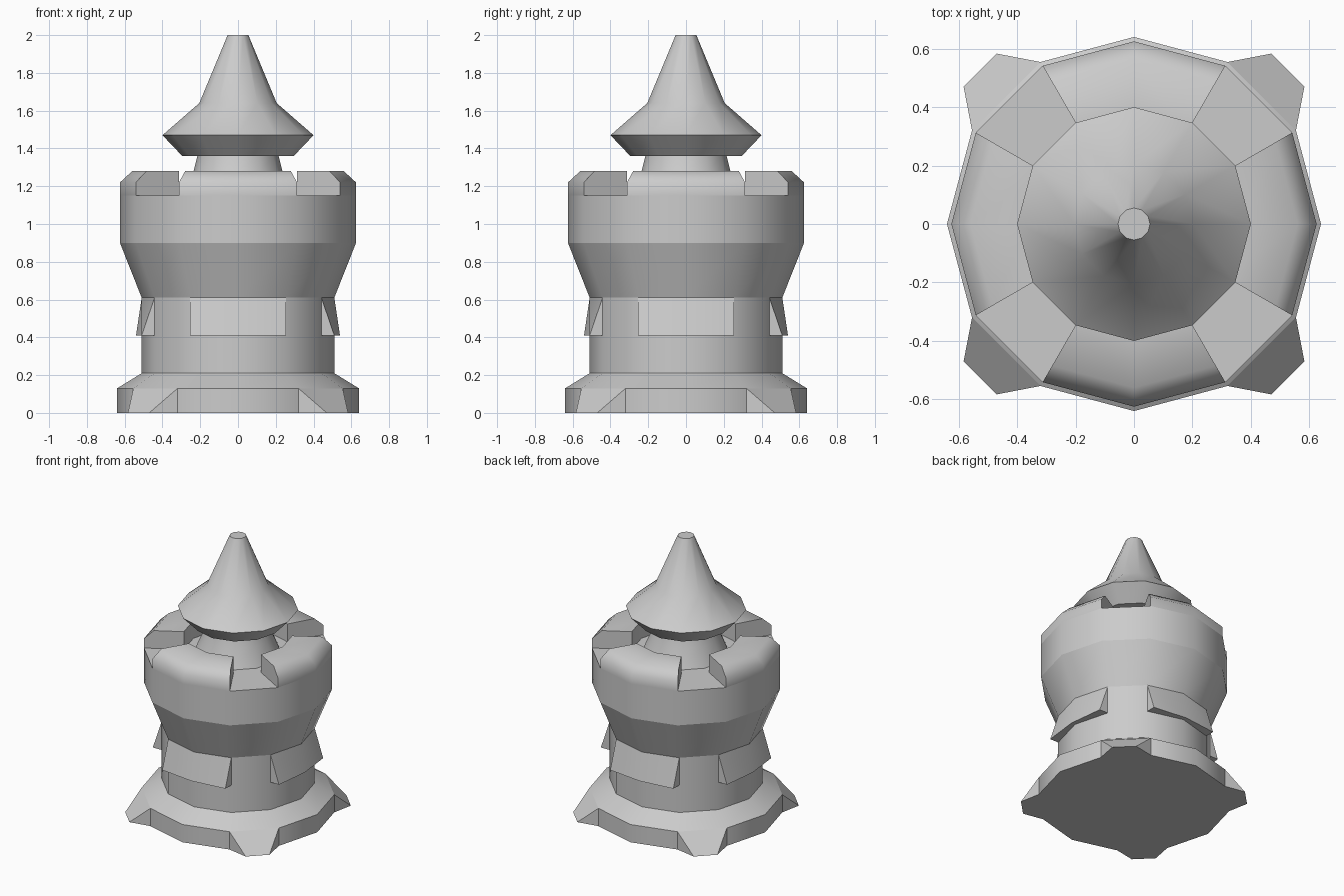
import bpy, bmesh, math

if "Cube" in bpy.data.objects:
    bpy.data.objects.remove(bpy.data.objects["Cube"])

SIDES = 12


def polar(r, deg, z):
    a = math.radians(deg)
    return (r * math.cos(a), r * math.sin(a), z)


def finish(name, bm, ring_limit=20):
    """Orient the faces, set smooth and sharp edges, and make the object."""
    bmesh.ops.recalc_face_normals(bm, faces=bm.faces)
    for f in bm.faces:
        f.smooth = True
    for e in bm.edges:
        level = abs(e.verts[0].co.z - e.verts[1].co.z) < 1e-4
        limit = math.radians(ring_limit if level else 40)
        e.smooth = e.calc_face_angle(0.0) < limit
    mesh = bpy.data.meshes.new(name)
    bm.to_mesh(mesh)
    bm.free()
    obj = bpy.data.objects.new(name, mesh)
    bpy.context.collection.objects.link(obj)
    return obj


def lathe(name, profile, caps=(True, True), ring_limit=20):
    """Full turn of a (radius, z) profile."""
    bm = bmesh.new()
    rings = [[bm.verts.new(polar(r, 360 * i / SIDES, z)) for i in range(SIDES)]
             for r, z in profile]
    for a, b in zip(rings, rings[1:]):
        for i in range(SIDES):
            j = (i + 1) % SIDES
            bm.faces.new((a[i], a[j], b[j], b[i]))
    for use, ring in zip(caps, (rings[0], rings[-1])):
        if use:
            bm.faces.new(ring)
    return finish(name, bm, ring_limit)


def battlement(name, middle):
    """Two-sided arc of the parapet with closed ends, resting on the floor."""
    section = [(0.36, 1.15), (0.36, 1.28), (0.56, 1.28), (0.625, 1.22), (0.625, 1.15)]
    bm = bmesh.new()
    cols = [[bm.verts.new(polar(r, middle + d, z)) for r, z in section]
            for d in (-30, 0, 30)]
    for a, b in zip(cols, cols[1:]):
        for i in range(len(section) - 1):
            bm.faces.new((a[i], a[i + 1], b[i + 1], b[i]))
    bm.faces.new(cols[0])
    bm.faces.new(cols[-1])
    return finish(name, bm, 55)


def solid(name, points, faces, turn):
    bm = bmesh.new()
    verts = [bm.verts.new(p) for p in points]
    for f in faces:
        bm.faces.new([verts[i] for i in f])
    obj = finish(name, bm)
    obj.rotation_euler.z = math.radians(turn)
    return obj


# Base, shaft and flared upper wall up to the walkway floor
lathe("tower_body", [(0.64, 0), (0.64, 0.13), (0.51, 0.21), (0.51, 0.61),
                     (0.625, 0.90), (0.625, 1.15)])

# Neck and pointed roof
lathe("roof_neck", [(0.29, 1.15), (0.235, 1.28), (0.215, 1.36)], caps=(False, False))
lathe("roof_spire", [(0.295, 1.36), (0.40, 1.47), (0.205, 1.64), (0.055, 2.0)],
      ring_limit=30)

# Sloped foot: wedge from the base edge down to a narrow tip on the ground
foot_pts = [polar(0.64, 30, 0.13), polar(0.64, 60, 0.13),
            polar(0.64, 30, 0), polar(0.64, 60, 0),
            (0.583, 0.47, 0), (0.47, 0.583, 0)]
foot_faces = [(0, 4, 5, 1), (0, 2, 4), (1, 5, 3), (2, 3, 5, 4)]

# Flared panel: flush with the shaft on top, standing out at the bottom
panel_pts = [polar(0.51, a, 0.61) for a in (-30, 0, 30)]
panel_pts += [(0.51, -0.255, 0.41), (0.54, 0, 0.41), (0.51, 0.255, 0.41)]
panel_pts += [polar(0.51, a, 0.41) for a in (-30, 0, 30)]
panel_faces = [(0, 3, 4, 1), (1, 4, 5, 2), (3, 6, 7, 4), (4, 7, 8, 5),
               (0, 6, 3), (2, 5, 8)]

for k in range(4):
    turn = 90 * k
    battlement(f"battlement_{k + 1}", turn)
    solid(f"corner_foot_{k + 1}", foot_pts, foot_faces, turn)
    solid(f"shaft_panel_{k + 1}", panel_pts, panel_faces, turn)
